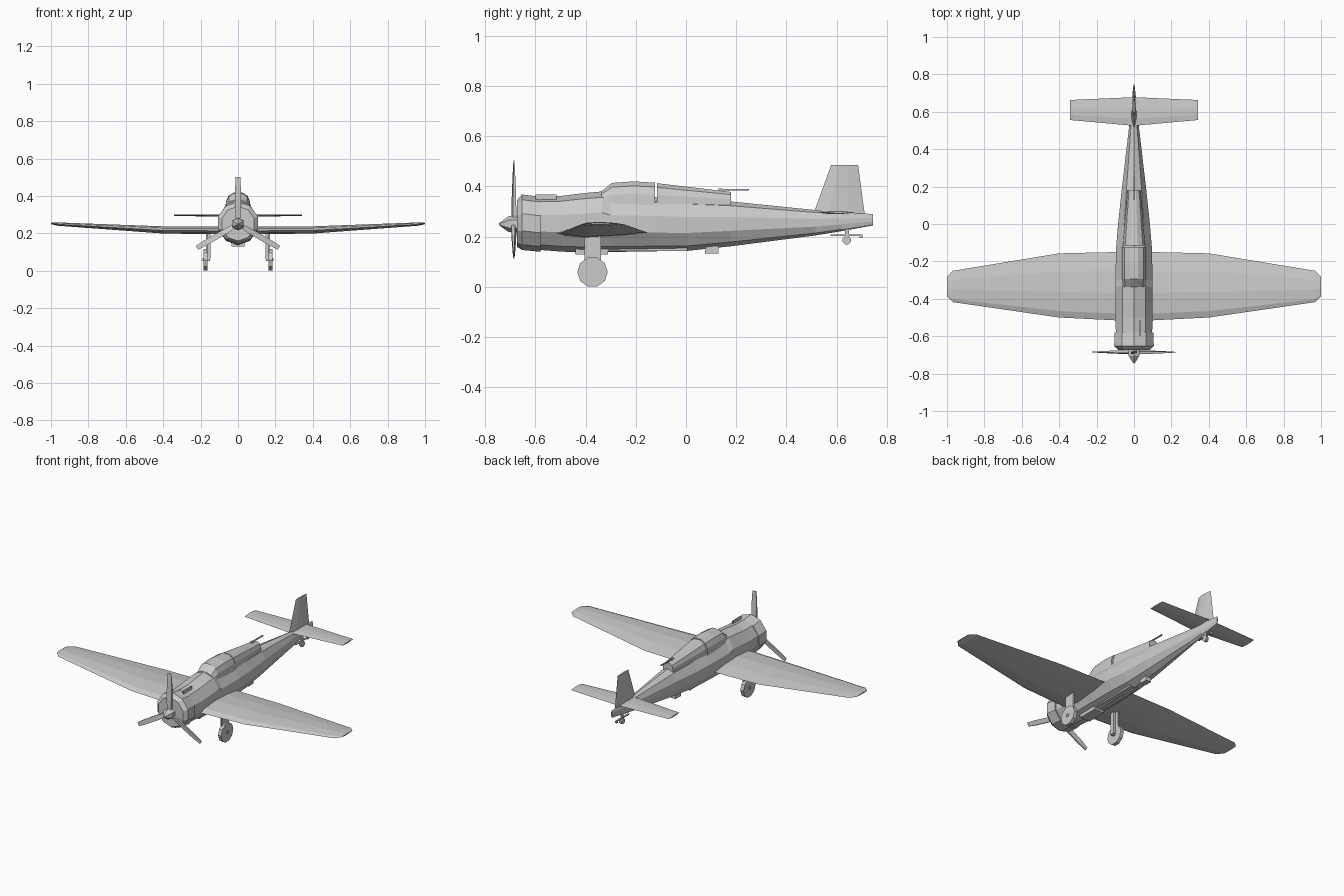
import bpy, bmesh
from math import sin, cos, pi, radians
from mathutils import Matrix, Vector

if "Cube" in bpy.data.objects:
    bpy.data.objects.remove(bpy.data.objects["Cube"])


def loft(name, rings):
    """Skin a list of equal-length closed rings and cap both ends."""
    bm = bmesh.new()
    vs = [[bm.verts.new(p) for p in ring] for ring in rings]
    n = len(vs[0])
    for a, b in zip(vs, vs[1:]):
        for i in range(n):
            j = (i + 1) % n
            bm.faces.new((a[i], a[j], b[j], b[i]))
    bm.faces.new(vs[0])
    bm.faces.new(vs[-1][::-1])
    bmesh.ops.recalc_face_normals(bm, faces=bm.faces)
    me = bpy.data.meshes.new(name)
    bm.to_mesh(me)
    bm.free()
    ob = bpy.data.objects.new(name, me)
    bpy.context.collection.objects.link(ob)
    return ob


def box(name, x0, x1, y0, y1, z0, z1):
    return loft(name, [[(x0, y0, z), (x1, y0, z), (x1, y1, z), (x0, y1, z)] for z in (z0, z1)])


def body(name, stations, sides=10):
    """Stations along y: (y, half width, bottom z, top z)."""
    rings = []
    for y, hw, zb, zt in stations:
        ring = []
        for i in range(sides):
            a = pi / 2 + 2 * pi * i / sides
            ring.append((hw * cos(a) / cos(pi / 10), y, (zb + zt) / 2 + (zt - zb) / 2 * sin(a)))
        rings.append(ring)
    return loft(name, rings)


def disc(name, x0, x1, y, z, r, sides):
    pts = [(y + r * sin(2 * pi * (i + .5) / sides), z + r * cos(2 * pi * (i + .5) / sides)) for i in range(sides)]
    return loft(name, [[(x, p, q) for p, q in pts] for x in (x0, x1)])


def surface(name, stations, foil):
    """Lifting surface mirrored in x. Stations: (x, leading y, trailing y, z, thickness)."""
    full = [(-s[0], *s[1:]) for s in reversed(stations)] + stations
    return loft(name, [[(x, a + (b - a) * u, z + t * v) for u, v in foil] for x, a, b, z, t in full])


def canopy(name, stations):
    """Stations along y: (y, half width, top z)."""
    prof = [(1, 0), (.95, .5), (.75, .82), (.3, 1)]
    prof += [(-u, v) for u, v in reversed(prof)]
    return loft(name, [[(w * u, y, .32 + (z - .32) * v) for u, v in prof] for y, w, z in stations])


# Fuselage and engine cowling
body("fuselage", [(-.58, .097, .147, .36), (-.5, .1, .141, .362), (-.42, .1, .137, .372),
                  (-.335, .1, .138, .38), (-.3, .1, .139, .362), (-.12, .095, .142, .357),
                  (0, .085, .143, .35), (.18, .066, .162, .34), (.515, .027, .205, .306),
                  (.62, .017, .222, .299), (.745, .003, .245, .29)])
body("cowling", [(-.673, .085, .16, .345), (-.653, .106, .147, .368), (-.58, .104, .14, .359)])

# Canopy: front with sloping windscreen, then tapering rear glazing
canopy("front_canopy", [(-.337, .062, .38), (-.295, .067, .414), (-.21, .068, .42), (-.123, .067, .415)])
canopy("rear_canopy", [(-.116, .063, .413), (.18, .036, .378)])

# Main wing: level centre section, raised outer panels
surface("wing", [(.1, -.515, -.15, .214, .024), (.4, -.5, -.157, .216, .022),
                 (.967, -.418, -.25, .249, .01), (1, -.385, -.282, .253, .004)],
        [(0, 0), (.1, .6), (.4, 1), (.72, .75), (1, .1), (.72, -.4), (.3, -.75), (.08, -.4)])

# Tail surfaces
surface("tailplane", [(.02, .527, .677, .296, .006), (.343, .556, .663, .297, .004)],
        [(0, 0), (.25, .9), (.6, 1), (1, .1), (.6, -1), (.25, -.9)])
loft("fin", [[(0, a, z), (t, a + (b - a) * .3, z), (t * .8, a + (b - a) * .65, z), (0, b, z),
              (-t * .8, a + (b - a) * .65, z), (-t, a + (b - a) * .3, z)]
             for a, b, z, t in ((.505, .712, .285, .014), (.578, .685, .486, .006))])

# Propeller
body("spinner", [(-.745, .003, .247, .253), (-.725, .018, .232, .268), (-.705, .032, .218, .282),
                 (-.665, .034, .216, .284)], 6)
for k in range(3):
    rings = [[(-w, -.685 - t, r), (w, -.685 - t * .4, r), (w, -.685 + t, r), (-w, -.685 + t * .4, r)]
             for r, w, t in ((.01, .011, .01), (.1, .015, .009), (.2, .015, .005), (.253, .012, .002))]
    m = Matrix.Translation((0, 0, .25)) @ Matrix.Rotation(radians(120 * k), 4, 'Y')
    loft(f"propeller_blade_{k + 1}", [[m @ Vector(p) for p in ring] for ring in rings])

# Main landing gear
for side, s in (("left", -1), ("right", 1)):
    disc(f"{side}_wheel", s * .163, s * .185, -.372, .059, .0605, 10)
    box(f"{side}_gear_leg", s * .146, s * .162, -.386, -.358, .06, .215)
    box(f"{side}_gear_door", s * .163, s * .172, -.405, -.338, .105, .21)
    box(f"{side}_axle", s * .15, s * .19, -.38, -.364, .052, .068)

# Belly details
box("belly_scoop", -.035, .035, -.44, -.31, .129, .16)
box("bomb_bay", -.03, .03, -.31, .005, .143, .16)
box("belly_fairing", -.018, .018, .075, .13, .133, .165)

# Tail wheel and arresting hook
disc("tail_wheel", -.009, .009, .64, .186, .018, 8)
box("tail_wheel_strut", -.005, .005, .632, .648, .19, .235)
box("hook_arm", -.005, .005, .575, .7, .202, .208)
box("hook_tip", -.005, .005, .69, .702, .194, .208)

# Rear gun and cowl gun
box("gun_mount", -.006, .006, .13, .148, .365, .392)
box("rear_gun", -.004, .004, .13, .25, .384, .39)
box("cowl_gun", .03, .038, -.6, -.515, .345, .368)
